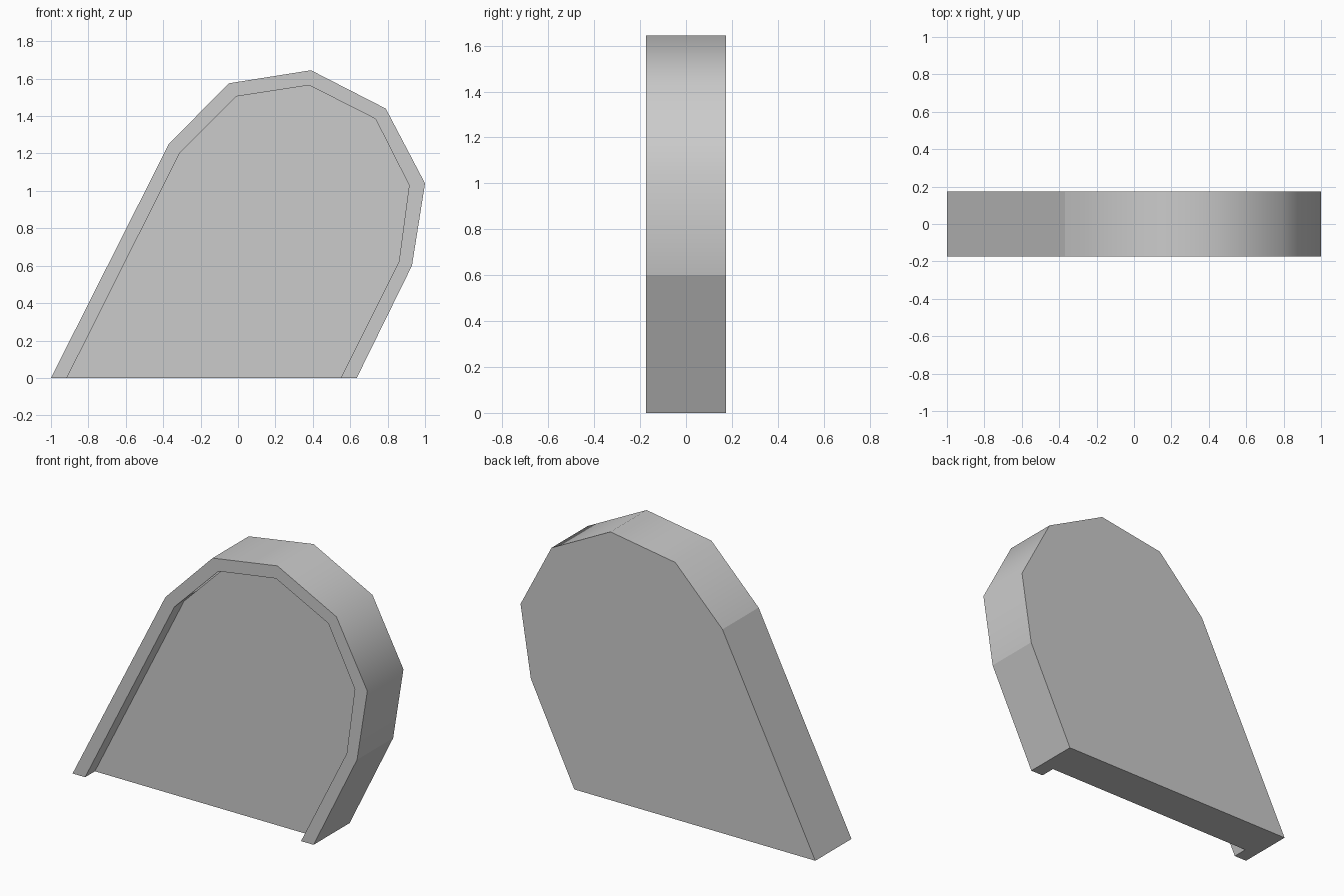
import bpy
import bmesh

cube = bpy.data.objects.get("Cube")
if cube:
    bpy.data.objects.remove(cube)

grey = bpy.data.materials.new("plain grey")
grey.use_nodes = True
colour = (0.6, 0.6, 0.6, 1)
grey.diffuse_color = colour
grey.node_tree.nodes["Principled BSDF"].inputs["Base Color"].default_value = colour

# Outline of the housing and of its front recess, from one foot to the other
OUTER = [(-1, 0), (-.37, 1.25), (-.05, 1.575), (.39, 1.645),
         (.79, 1.44), (1, 1.04), (.93, .6), (.635, 0)]
INNER = [(-.915, 0), (-.31, 1.205), (-.01, 1.505), (.38, 1.565),
         (.735, 1.385), (.915, 1.03), (.86, .62), (.55, 0)]
FRONT, FLOOR, BACK = -.175, -.08, .175

bm = bmesh.new()


def loop(outline, y):
    return [bm.verts.new((x, y, z)) for x, z in outline]


def strip(a, b, smooth):
    for i in range(len(a) - 1):
        bm.faces.new((a[i], a[i + 1], b[i + 1], b[i])).smooth = smooth


back = loop(OUTER, BACK)
front = loop(OUTER, FRONT)
lip = loop(INNER, FRONT)
floor = loop(INNER, FLOOR)

# Curved outer wall, front lip and recess wall
strip(back, front, True)
strip(front, lip, False)
strip(lip, floor, True)

# Back panel, recessed panel and open-ended underside
bm.faces.new(back)
bm.faces.new(floor)
bm.faces.new((front[0], lip[0], floor[0], floor[-1],
              lip[-1], front[-1], back[-1], back[0]))
bmesh.ops.recalc_face_normals(bm, faces=bm.faces)

# Smooth only across the rounded top; the straight legs stay flat
for e in bm.edges:
    e.smooth = all(f.smooth for f in e.link_faces)
for a, b in ((back, front), (lip, floor)):
    for i in (1, -2):
        bm.edges.get((a[i], b[i])).smooth = False

mesh = bpy.data.meshes.new("recessed_housing")
bm.to_mesh(mesh)
bm.free()
mesh.materials.append(grey)
housing = bpy.data.objects.new("recessed_housing", mesh)
bpy.context.collection.objects.link(housing)
